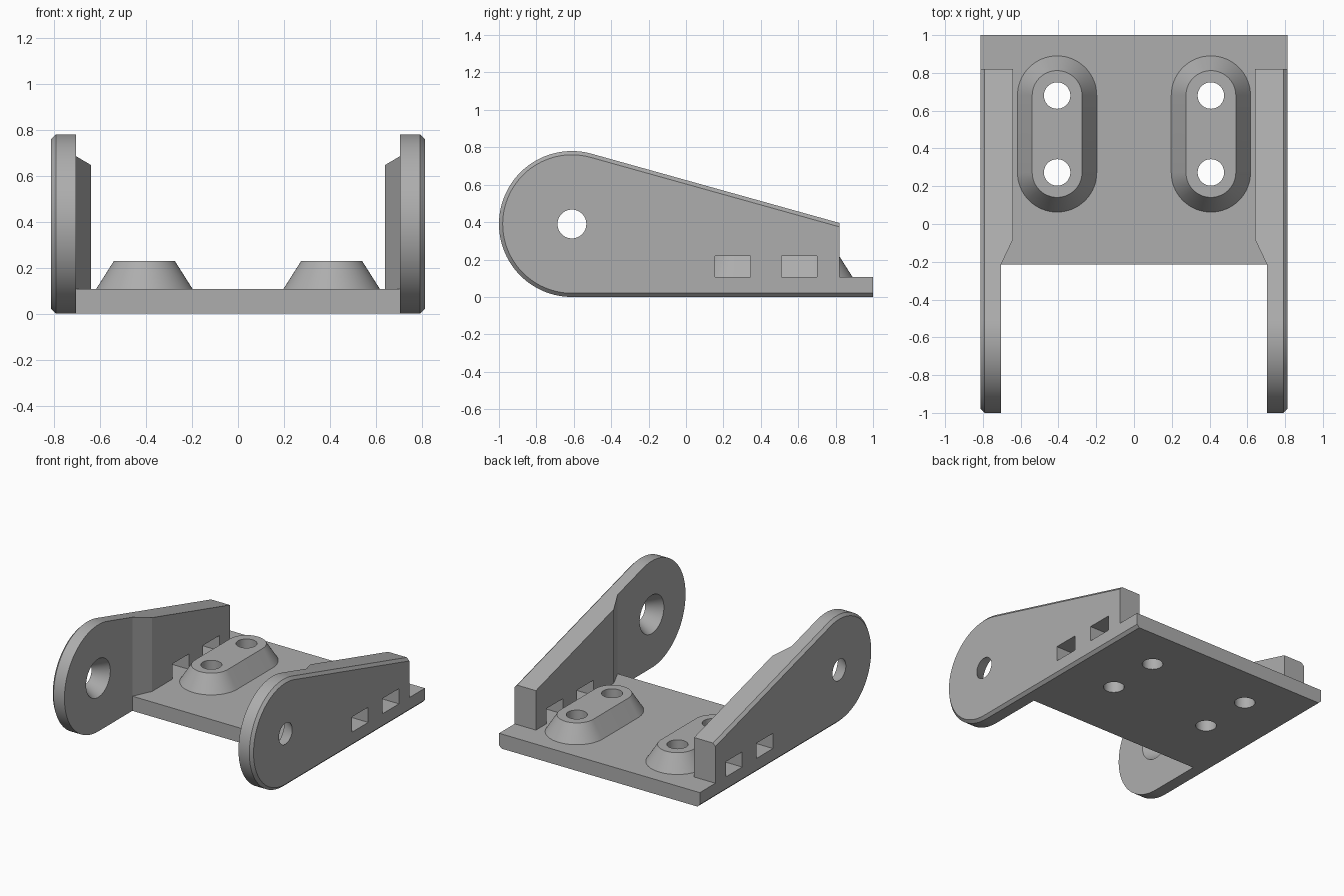
import bpy, bmesh, math
from mathutils import Matrix, Vector

cube = bpy.data.objects.get("Cube")
if cube:
    bpy.data.objects.remove(cube, do_unlink=True)

grey = bpy.data.materials.new("plain grey")
grey.use_nodes = True
colour = (0.42, 0.42, 0.42, 1)
grey.diffuse_color = colour
grey.node_tree.nodes["Principled BSDF"].inputs["Base Color"].default_value = colour

# Main dimensions
FLOOR = 0.107              # base plate thickness
IN, OUT = 0.704, 0.812     # inner and outer x of a side wall
PAD = 0.64                 # inner x of the thickened wall
BEVEL = 0.02
EAR_Y, EAR_Z, EAR_R = -0.61, 0.39, 0.39
WALL_END, FRONT, BACK = 0.82, -0.215, 1.0
SLOPE = math.radians(74.4)  # direction of the sloped top's normal
BOSS_X, BOLT_Y = 0.407, (0.273, 0.68)


def loft(name, rings):
    """Closed solid through matching rings of points."""
    bm = bmesh.new()
    loops = [[bm.verts.new(p) for p in ring] for ring in rings]
    n = len(loops[0])
    bm.faces.new(loops[0])
    bm.faces.new(loops[-1])
    for a, b in zip(loops, loops[1:]):
        for i in range(n):
            j = (i + 1) % n
            bm.faces.new((a[i], a[j], b[j], b[i]))
    bmesh.ops.recalc_face_normals(bm, faces=bm.faces)
    mesh = bpy.data.meshes.new(name)
    bm.to_mesh(mesh)
    bm.free()
    mesh.materials.append(grey)
    ob = bpy.data.objects.new(name, mesh)
    bpy.context.collection.objects.link(ob)
    return ob


def box(name, lo, hi):
    corners = [(lo[0], lo[1]), (hi[0], lo[1]), (hi[0], hi[1]), (lo[0], hi[1])]
    return loft(name, [[(x, y, z) for x, y in corners] for z in (lo[2], hi[2])])


def circle(r, n=64):
    return [(r * math.cos(2 * math.pi * i / n), r * math.sin(2 * math.pi * i / n))
            for i in range(n)]


def combine(ob, tools, operation):
    """Bake booleans into the part and drop the helper solids."""
    for tool in tools:
        tool.hide_render = True
        mod = ob.modifiers.new("cut", "BOOLEAN")
        mod.object, mod.operation, mod.solver = tool, operation, "EXACT"
    graph = bpy.context.evaluated_depsgraph_get()
    baked = bpy.data.meshes.new_from_object(ob.evaluated_get(graph))
    ob.modifiers.clear()
    ob.data = baked
    for tool in tools:
        bpy.data.objects.remove(tool, do_unlink=True)


def slope_z(y, r):
    return EAR_Z + (r - math.cos(SLOPE) * (y - EAR_Y)) / math.sin(SLOPE)


def wall_profile(r):
    """Rounded ear, sloped top and low tail, as (y, z)."""
    steps = 56
    end = 1.5 * math.pi
    pts = []
    for i in range(steps + 1):
        a = SLOPE + (end - SLOPE) * i / steps
        pts.append((EAR_Y + r * math.cos(a), EAR_Z + r * math.sin(a)))
    return pts + [(BACK, EAR_Z - r), (BACK, FLOOR), (WALL_END, FLOOR),
                  (WALL_END, slope_z(WALL_END, r))]


def bolt_cutters(xs):
    return [loft("bolt_cutter", [[(x + cx, y + cy, z) for cx, cy in circle(0.07)]
                                 for z in (-0.1, 0.4)])
            for x in xs for y in BOLT_Y]


parts = []

# Base plate with four bolt holes
base = box("base_plate", (-IN, FRONT, 0), (IN, BACK, FLOOR))
combine(base, bolt_cutters((-BOSS_X, BOSS_X)), "DIFFERENCE")
parts.append(base)

for side, s in (("left", 1), ("right", -1)):
    # Side wall, bevelled on the outside
    sections = ((IN, EAR_R), (OUT - BEVEL, EAR_R), (OUT, EAR_R - BEVEL))
    wall = loft(side + "_side_wall",
                [[(s * x, y, z) for y, z in wall_profile(r)] for x, r in sections])

    # Pivot hole, wider on the inside
    run = (0.14 - 0.077) / (OUT - IN)
    cone = loft("pivot_cutter",
                [[(s * x, EAR_Y + cy, EAR_Z + cz)
                  for cy, cz in circle(0.077 + run * (OUT - x))]
                 for x in (IN - 0.02, OUT + 0.02)])
    # Two strap slots
    slots = [box("slot_cutter", (s * 0.73 - 0.2, y, FLOOR), (s * 0.73 + 0.2, y + 0.19, 0.218))
             for y in (0.155, 0.51)]

    # Thickened inner part of the wall, tapering in at the front
    plan = [(IN, FRONT), (PAD, FRONT + 0.135), (PAD, WALL_END), (IN, WALL_END)]
    pad = loft("wall_pad", [[(s * x, y, FLOOR) for x, y in plan],
                            [(s * x, y, slope_z(y, EAR_R)) for x, y in plan]])
    combine(wall, [pad], "UNION")
    combine(wall, [cone] + slots, "DIFFERENCE")

    # Raised oblong boss with sloping sides
    def oblong(r, z):
        ring = []
        for start, y in ((0, BOLT_Y[1]), (math.pi, BOLT_Y[0])):
            for i in range(33):
                a = start + math.pi * i / 32
                ring.append((s * BOSS_X + r * math.cos(a), y + r * math.sin(a), z))
        return ring

    boss = loft(side + "_boss", [oblong(0.21, FLOOR), oblong(0.132, 0.23)])
    combine(boss, bolt_cutters((s * BOSS_X,)), "DIFFERENCE")
    parts += [wall, boss]

# Smooth curves, sharp edges
bpy.ops.object.select_all(action="DESELECT")
for ob in parts:
    ob.select_set(True)
bpy.context.view_layer.objects.active = base
bpy.ops.object.shade_smooth_by_angle(angle=math.radians(25))
